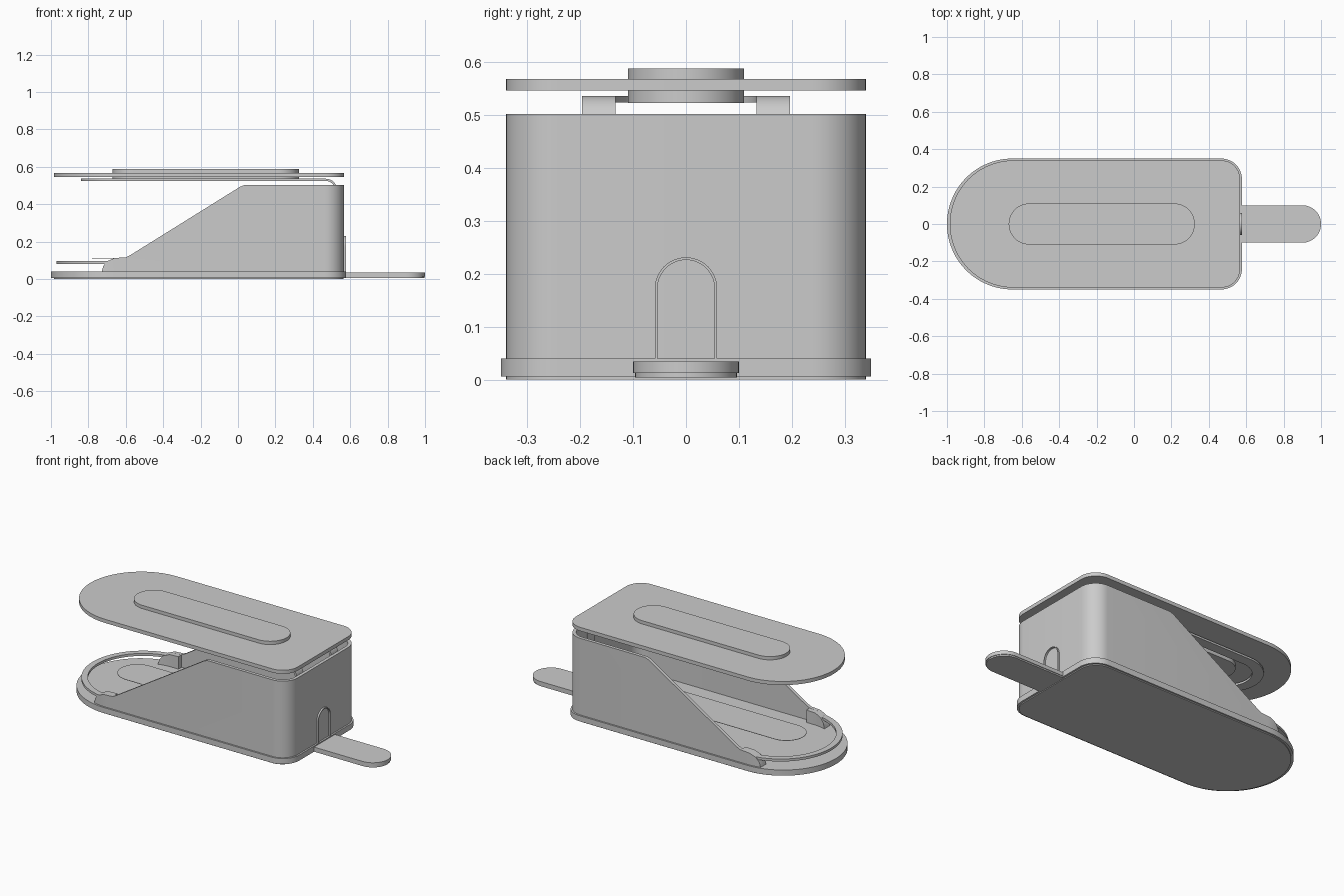
import bpy, bmesh
from math import sin, cos, pi, radians

if "Cube" in bpy.data.objects:
    bpy.data.objects.remove(bpy.data.objects["Cube"])


def arc(cx, cy, r, a0, a1, n):
    """Points on an arc, angles in degrees."""
    return [(cx + r * cos(radians(a0 + (a1 - a0) * i / n)),
             cy + r * sin(radians(a0 + (a1 - a0) * i / n))) for i in range(n + 1)]


def outline(x0, x1, hw, rc):
    """Half-round left end, rounded corners on the right end."""
    return (arc(x1 - rc, -hw + rc, rc, -90, 0, 12) + arc(x1 - rc, hw - rc, rc, 0, 90, 12)
            + arc(x0 + hw, 0, hw, 90, 270, 48))


def slot(x0, x1, hw):
    return arc(x1 - hw, 0, hw, -90, 90, 24) + arc(x0 + hw, 0, hw, 90, 270, 24)


def finish(name, bm):
    bmesh.ops.remove_doubles(bm, verts=bm.verts, dist=1e-5)
    bmesh.ops.recalc_face_normals(bm, faces=bm.faces)
    me = bpy.data.meshes.new(name)
    bm.to_mesh(me)
    bm.free()
    ob = bpy.data.objects.new(name, me)
    bpy.context.collection.objects.link(ob)
    return ob


def prism(name, pts, a, b, axis='z'):
    """Extrude a 2D outline from a to b along an axis."""
    place = {'z': lambda p, d: (p[0], p[1], d),
             'y': lambda p, d: (p[0], d, p[1]),
             'x': lambda p, d: (d, p[0], p[1])}[axis]
    bm = bmesh.new()
    lo = [bm.verts.new(place(p, a)) for p in pts]
    hi = [bm.verts.new(place(p, b)) for p in pts]
    bm.faces.new(lo)
    bm.faces.new(hi)
    for i in range(len(pts)):
        j = (i + 1) % len(pts)
        bm.faces.new((lo[i], lo[j], hi[j], hi[i]))
    return finish(name, bm)


def ring(name, outer, inner, z0, z1):
    """Closed wall between two outlines with equal point counts."""
    bm = bmesh.new()
    loops = [[bm.verts.new((x, y, z)) for x, y in pts]
             for pts, z in ((outer, z0), (outer, z1), (inner, z1), (inner, z0))]
    for k in range(4):
        a, b = loops[k], loops[(k + 1) % 4]
        for i in range(len(outer)):
            j = (i + 1) % len(outer)
            bm.faces.new((a[i], a[j], b[j], b[i]))
    return finish(name, bm)


def intersect(ob, profile):
    cutter = prism(ob.name + "_cutter", profile, -0.5, 0.5, 'y')
    cutter.hide_render = True
    m = ob.modifiers.new("cut", 'BOOLEAN')
    m.operation, m.solver, m.object = 'INTERSECT', 'EXACT', cutter
    bpy.context.view_layer.objects.active = ob
    bpy.ops.object.modifier_apply(modifier=m.name)
    bpy.data.objects.remove(cutter)


# base plate with a slightly inset foot
prism("base_foot", outline(-0.985, 0.565, 0.34, 0.10), 0, 0.006)
prism("base_plate", outline(-1.0, 0.577, 0.35, 0.11), 0.006, 0.04)

# housing: thin wall cut to the sloping side profile
nose = [(-0.73, 0.035), (-0.72, 0.07), (-0.70, 0.095), (-0.66, 0.112)]
ramp = [(-0.60, 0.116), (-0.58, 0.125), (-0.01, 0.48), (0.01, 0.493), (0.035, 0.502)]
shell = outline(-0.985, 0.567, 0.34, 0.10)
housing = ring("housing", shell, outline(-0.965, 0.547, 0.32, 0.08), 0.036, 0.502)
intersect(housing, nose + ramp + [(0.7, 0.502 + 0.05), (0.7, 0.035)])

# thicker clips inside the nose of each side wall
clips = ring("nose_clips", outline(-0.983, 0.565, 0.338, 0.10),
             outline(-0.935, 0.52, 0.29, 0.06), 0.037, 0.3)
intersect(clips, nose + [(-0.60, 0.115), (-0.60, 0.035)])

# half-round rail floating above the front of the base
rail = arc(-0.632, 0, 0.338, 95, 265, 48) + arc(-0.632, 0, 0.303, 265, 95, 48)
prism("front_rail", rail, 0.081, 0.096)

# thin inner slot plate
prism("inner_slot_plate", slot(-0.78, 0.33, 0.11), 0.109, 0.111)

# lid and its long raised pad
prism("lid", outline(-0.985, 0.567, 0.34, 0.10), 0.546, 0.568)
prism("lid_pad", slot(-0.67, 0.325, 0.11), 0.523, 0.588)

# U-shaped strap under the lid, arms bending down into the housing
strap = ([(0.47, 0.195)] + arc(-0.645, 0, 0.195, 90, 270, 32) + [(0.47, -0.195), (0.47, -0.133)]
         + arc(-0.645, 0, 0.133, 270, 90, 32) + [(0.47, 0.133)])
prism("strap", strap, 0.524, 0.536)
bend = (arc(0.47, 0.476, 0.06, 90, 0, 10) + [(0.53, 0.36), (0.518, 0.36)]
        + arc(0.47, 0.476, 0.048, 0, 90, 10))
for side, s in (("left", 1), ("right", -1)):
    prism("strap_arm_" + side, bend, s * 0.133, s * 0.197, 'y')

# tongue at the right end
def tongue(hw, x1):
    return [(0.55, -hw)] + arc(x1 - hw, 0, hw, -90, 90, 24) + [(0.55, hw)]

prism("tongue", tongue(0.10, 1.0), 0.012, 0.034)
prism("tongue_foot", tongue(0.096, 0.996), 0.004, 0.012)

# arched rim on the end wall
arch = ([(0.059, 0.03)] + arc(0, 0.172, 0.059, 0, 180, 24) + [(-0.059, 0.03), (-0.054, 0.03)]
        + arc(0, 0.172, 0.054, 180, 0, 24) + [(0.054, 0.03)])
prism("arch_rim", arch, 0.56, 0.577, 'x')

# smooth curved sides, keep hard edges
bpy.ops.object.select_all(action='SELECT')
bpy.context.view_layer.objects.active = housing
bpy.ops.object.shade_smooth_by_angle(angle=radians(30))
